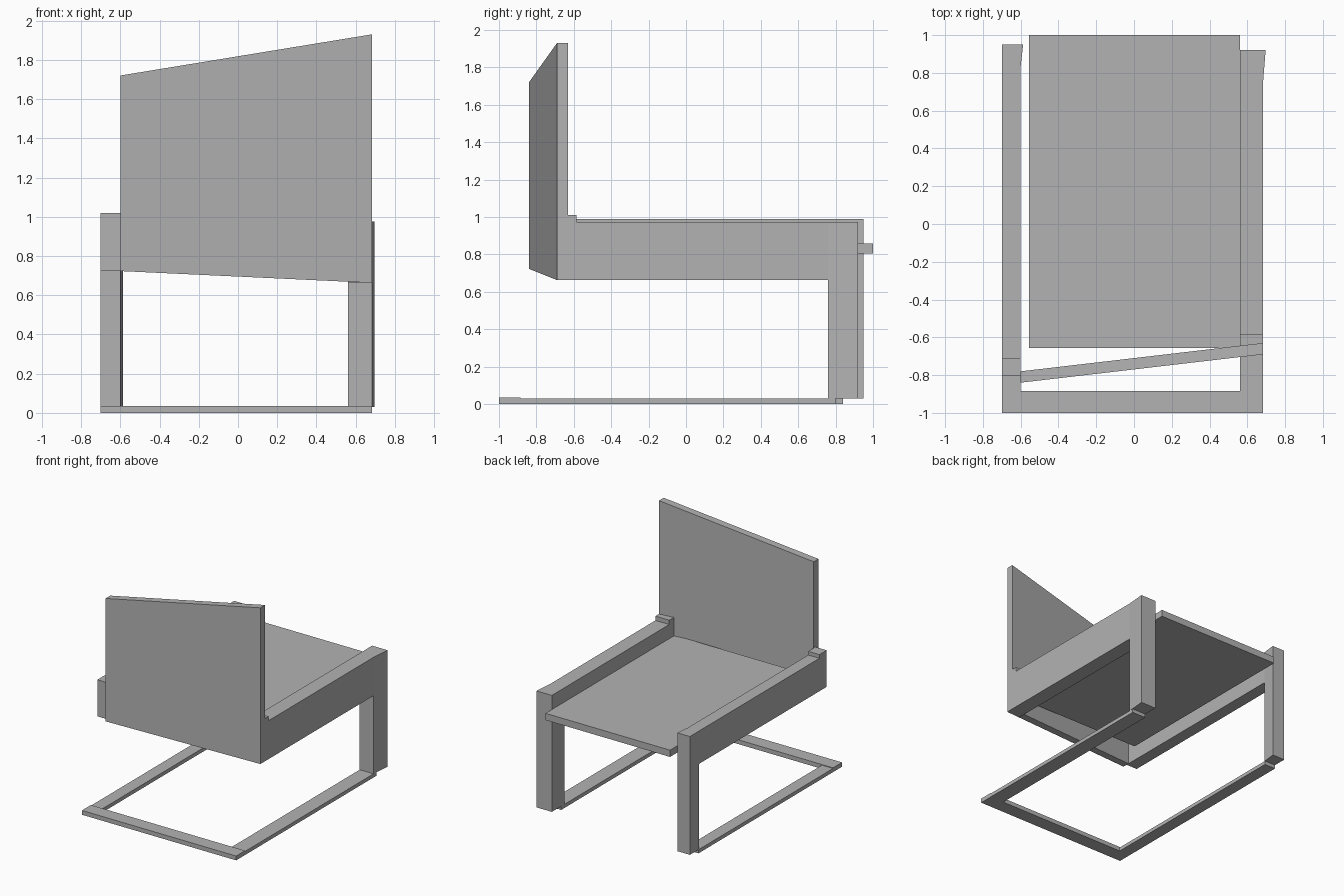
import bpy
import bmesh
from mathutils import Vector

if "Cube" in bpy.data.objects:
    bpy.data.objects.remove(bpy.data.objects["Cube"])

GREY = 0.45
grey = bpy.data.materials.new("plain grey")
grey.use_nodes = True
grey.diffuse_color = (GREY, GREY, GREY, 1)
grey.node_tree.nodes["Principled BSDF"].inputs["Base Color"].default_value = (GREY, GREY, GREY, 1)


def extrude(name, outline, offset):
    """Solid made by sweeping a flat 3D outline along an offset."""
    bm = bmesh.new()
    face = bm.faces.new([bm.verts.new(p) for p in outline])
    swept = bmesh.ops.extrude_face_region(bm, geom=[face], use_keep_orig=True)
    moved = [g for g in swept["geom"] if isinstance(g, bmesh.types.BMVert)]
    bmesh.ops.translate(bm, verts=moved, vec=Vector(offset))
    bmesh.ops.recalc_face_normals(bm, faces=bm.faces)
    mesh = bpy.data.meshes.new(name)
    bm.to_mesh(mesh)
    bm.free()
    mesh.materials.append(grey)
    obj = bpy.data.objects.new(name, mesh)
    bpy.context.collection.objects.link(obj)
    return obj


def plan_prism(name, plan, z0, z1):
    return extrude(name, [(x, y, z0) for x, y in plan], (0, 0, z1 - z0))


def slab(name, x0, x1, y0, y1, z0, z1):
    return plan_prism(name, [(x0, y0), (x1, y0), (x1, y1), (x0, y1)], z0, z1)


def side_frame(side, x0, x1, front, tab, leg, back, low, top, tab_top, rail_end):
    """Arm with a raised front tab, a leg flared towards +x, and a floor rail."""
    arm = [(front, low), (leg, low), (leg, top), (tab, top), (tab, tab_top), (front, tab_top)]
    extrude(side + "_arm", [(x0, y, z) for y, z in arm], (x1 - x0, 0, 0))
    plan_prism(side + "_leg", [(x0, leg), (x1, leg), (x1 + 0.013, back), (x0, back)], 0.03, top)
    slab(side + "_floor_rail", x0, x1, -0.885, rail_end, 0, 0.03)


# Side frames
side_frame("left", 0.56, 0.684, -0.69, -0.585, 0.76, 0.92, 0.663, 0.975, 1.01, 0.80)
side_frame("right", -0.70, -0.60, -0.803, -0.71, 0.835, 0.95, 0.723, 0.99, 1.02, 0.84)

# Floor bar and seat
slab("front_floor_bar", -0.70, 0.684, -1.0, -0.885, 0, 0.035)
slab("seat", -0.557, 0.56, -0.657, 1.0, 0.805, 0.86)

# Skewed upright panel with a sloping top
panel = [(-0.60, -0.84, 0.723), (0.684, -0.69, 0.663), (0.684, -0.69, 1.93), (-0.60, -0.84, 1.72)]
extrude("upright_panel", panel, (0, 0.06, 0))
